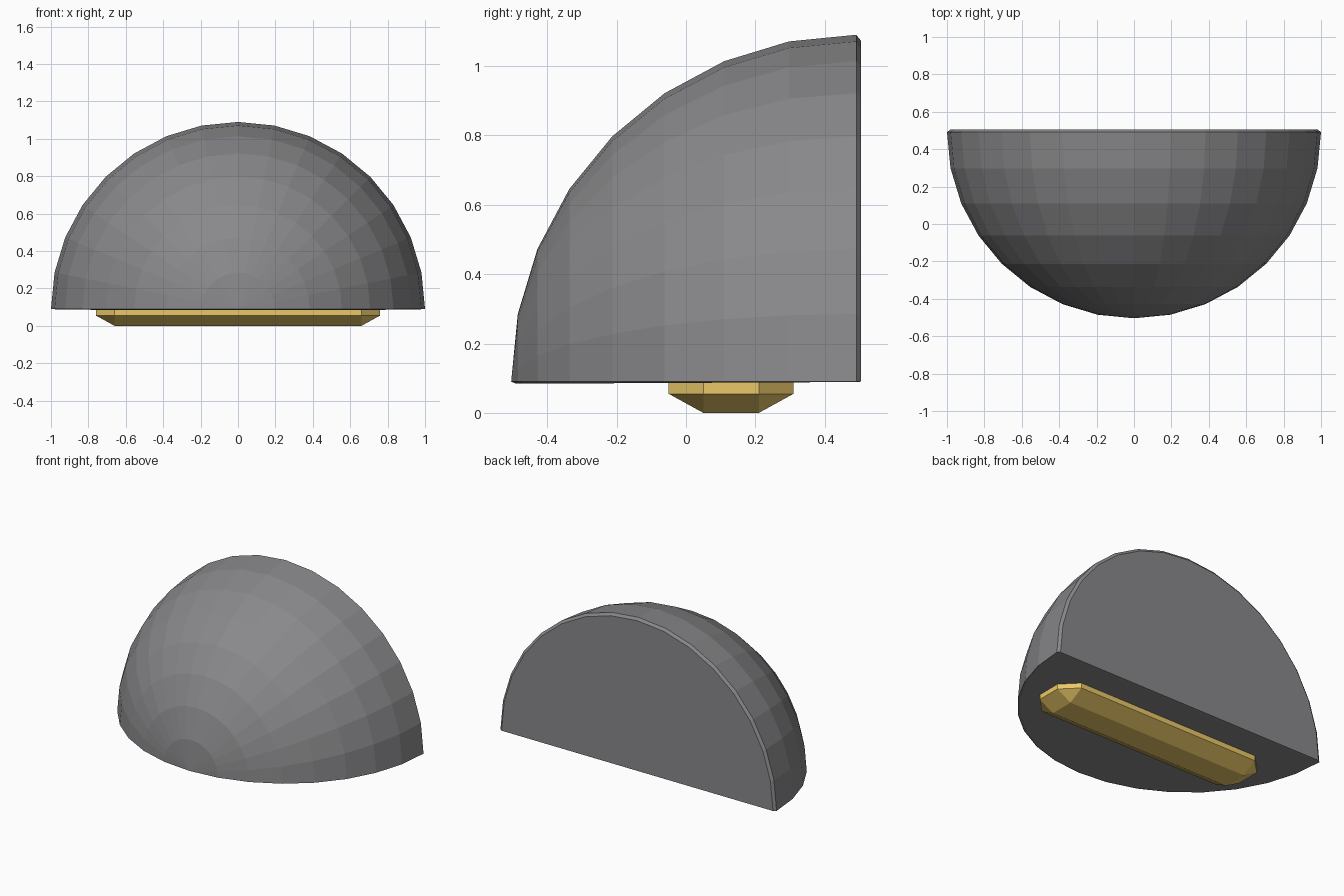
import bpy, bmesh
from math import sin, cos, pi, radians

if "Cube" in bpy.data.objects:
    bpy.data.objects.remove(bpy.data.objects["Cube"])


def hull_object(name, points, color):
    """Flat-shaded convex solid around the given points."""
    bm = bmesh.new()
    for p in points:
        bm.verts.new(p)
    bmesh.ops.convex_hull(bm, input=bm.verts)
    loose = [v for v in bm.verts if not v.link_faces]
    bmesh.ops.delete(bm, geom=loose, context='VERTS')
    bmesh.ops.dissolve_limit(bm, angle_limit=radians(0.3), verts=bm.verts, edges=bm.edges)
    bmesh.ops.recalc_face_normals(bm, faces=bm.faces)
    mesh = bpy.data.meshes.new(name)
    bm.to_mesh(mesh)
    bm.free()
    obj = bpy.data.objects.new(name, mesh)
    bpy.context.collection.objects.link(obj)
    mat = bpy.data.materials.new(name + "_color")
    mat.diffuse_color = color
    mat.use_nodes = True
    mat.node_tree.nodes["Principled BSDF"].inputs["Base Color"].default_value = mat.diffuse_color
    mesh.materials.append(mat)
    return obj


# Quarter-sphere shell, pole towards the front
BASE, EQUATOR, BACK, STEP = 0.09, 0.491, 0.504, pi / 16
shell = [(0, EQUATOR - 0.995, BASE)]
for ring in range(1, 9):
    r, y = sin(ring * STEP), EQUATOR - 0.995 * cos(ring * STEP)
    shell += [(r * cos(k * STEP), y, BASE + r * sin(k * STEP)) for k in range(17)]
# Narrow chamfer around the back face
shell += [(0.983 * cos(k * STEP), BACK, BASE + 0.983 * sin(k * STEP)) for k in range(17)]
# Slightly lowered underside, dropping towards the front
for k in range(17):
    s = sin(k * STEP)
    shell.append((0.985 * cos(k * STEP), EQUATOR - 0.98 * s, BASE - 0.001 - 0.005 * s))
hull_object("dome_shell", shell, (0.25, 0.25, 0.26, 1))

# Chamfered gold bar under the dome
CY = 0.13
bar = []
for sx in (-1, 1):
    for sy in (-1, 1):
        bar.append((sx * 0.66, CY + sy * 0.08, 0))
        for z in (0.055, 0.095):
            bar.append((sx * 0.76, CY + sy * 0.08, z))
            bar.append((sx * 0.66, CY + sy * 0.18, z))
hull_object("base_bar", bar, (0.82, 0.58, 0.14, 1))
